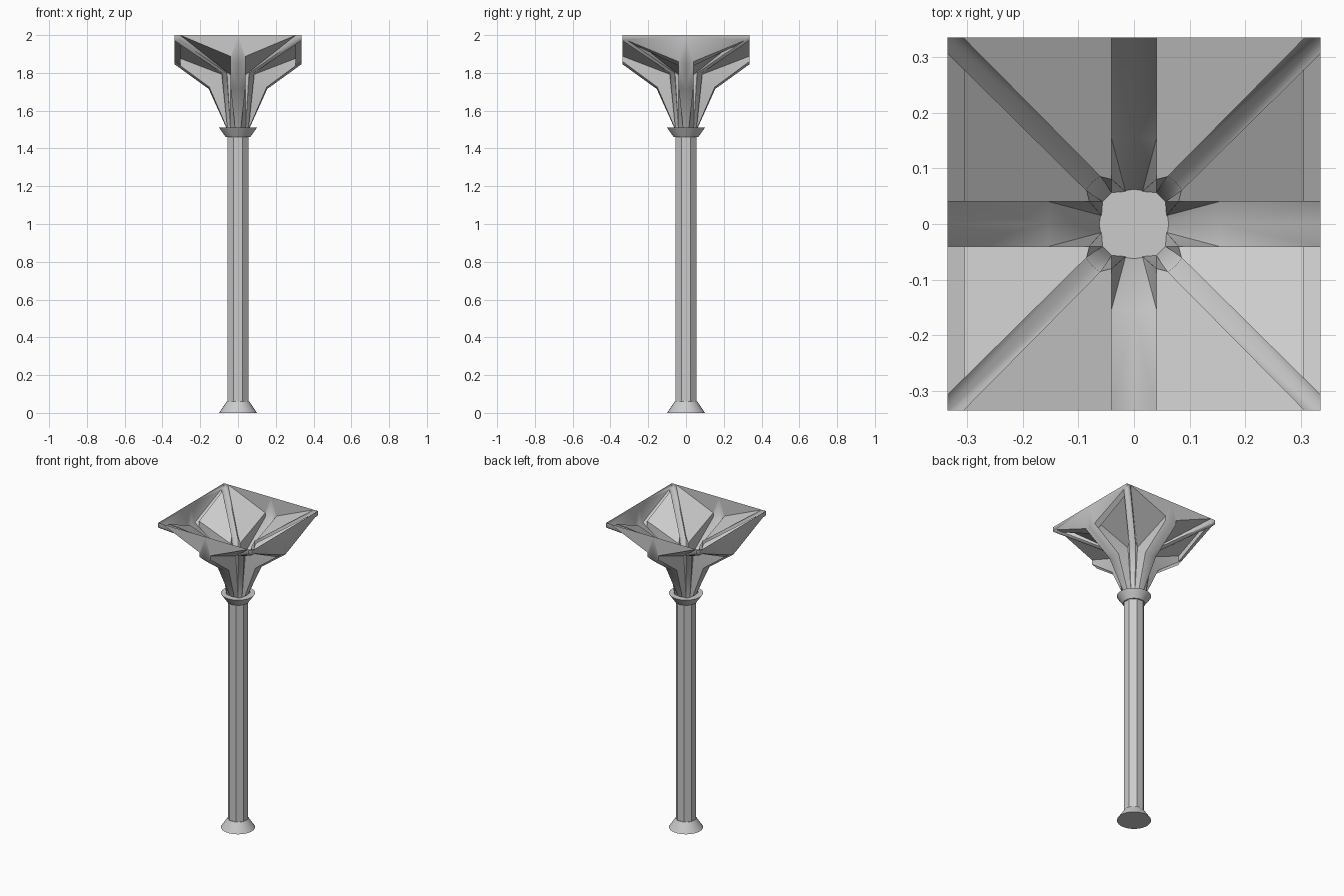
import bpy, bmesh, math
from mathutils import Vector

if "Cube" in bpy.data.objects:
    bpy.data.objects.remove(bpy.data.objects["Cube"])

H = 0.335   # half width of the vault bay


def cone(name, r1, r2, z1, z2, sides, turn=0.0, smooth=False):
    bpy.ops.mesh.primitive_cone_add(vertices=sides, radius1=r1, radius2=r2, depth=z2 - z1,
                                    location=(0, 0, (z1 + z2) / 2), rotation=(0, 0, turn))
    ob = bpy.context.object
    ob.name = name
    if smooth:
        bpy.ops.object.shade_smooth_by_angle(angle=math.radians(30))
    return ob


# Column: flared base, octagonal shaft, flared capital
cone("column_base", 0.10, 0.06, 0.0, 0.06, 32, smooth=True)
r = 0.056 / math.cos(math.pi / 8)
cone("column_shaft", r, r, 0.05, 1.47, 8, math.pi / 8)
cone("column_capital", 0.065, 0.10, 1.46, 1.51, 32, smooth=True)

# Rib lines of one eighth of the vault: foot, knee, outer end
CENTRE = [(0.06, 0.0, 1.505), (0.155, 0.0, 1.715), (H, 0.0, 1.845)]       # straight rib, centre line
SOFFIT = [(0.058, 0.015, 1.505), (0.152, 0.04, 1.725), (H, 0.04, 1.86)]   # straight rib, lower edge
WEB_IN = [(0.056, 0.04, 1.505), (0.08, 0.04, 1.79), (H, 0.04, 1.888)]     # web along straight rib
WEB_OUT = [(0.056, 0.04, 1.505), (0.085, 0.06, 1.83), (H, 0.307, 2.0)]    # web along diagonal rib
DIAG = [(0.056, 0.04, 1.505), (0.087, 0.06, 1.80), (H, 0.307, 1.97)]      # diagonal rib, lower edge
CROWN = [(0.048, 0.048, 1.505), (0.075, 0.075, 1.795), (H, H, 1.97)]      # diagonal rib, centre line


def cut(line, u):
    # point at distance u on the outer segment of a rib line
    a, b = Vector(line[1]), Vector(line[2])
    return a.lerp(b, (u - a.x) / (b.x - a.x))


def eighth(wall_rib):
    end = 0.305 if wall_rib else H
    so, wi, wo, di = [ln[:2] + [cut(ln, end)] for ln in (SOFFIT, WEB_IN, WEB_OUT, DIAG)]
    faces = []
    for a, b in [(CENTRE, SOFFIT), (so, wi), (wi, wo), (wo, di), (DIAG, CROWN)]:
        for i in range(2):
            faces.append([a[i], a[i + 1], b[i + 1], b[i]])
    # outer wall above the arch
    if wall_rib:
        faces.append([so[2], wi[2], wo[2], di[2]])
        faces.append([so[2], SOFFIT[2], DIAG[2], di[2]])
        faces.append([CENTRE[2], SOFFIT[2], DIAG[2], CROWN[2], (H, H, 2), (H, 0, 2)])
    else:
        faces.append([CENTRE[2], SOFFIT[2], WEB_IN[2], WEB_OUT[2], (H, 0, 2)])
        faces.append([DIAG[2], CROWN[2], (H, H, 2), WEB_OUT[2]])
    return faces


# Vault: the eighths repeated by mirroring, wall ribs on the x sides only
bm = bmesh.new()
for wall_rib in (True, False):
    for sx in (1, -1):
        for sy in (1, -1):
            for face in eighth(wall_rib):
                pts = [Vector(p) for p in face]
                if not wall_rib:
                    pts = [Vector((p.y, p.x, p.z)) for p in pts]
                clean = []
                for p in pts:
                    if all((p - q).length > 1e-5 for q in clean):
                        clean.append(p)
                if len(clean) > 2:
                    bm.faces.new([bm.verts.new((p.x * sx, p.y * sy, p.z)) for p in clean])
bmesh.ops.remove_doubles(bm, verts=bm.verts, dist=1e-4)
bmesh.ops.recalc_face_normals(bm, faces=bm.faces)
mesh = bpy.data.meshes.new("vault")
bm.to_mesh(mesh)
bm.free()
vault = bpy.data.objects.new("vault", mesh)
bpy.context.collection.objects.link(vault)
bpy.ops.object.select_all(action='DESELECT')
bpy.context.view_layer.objects.active = vault
vault.select_set(True)
bpy.ops.object.shade_smooth_by_angle(angle=math.radians(60))
